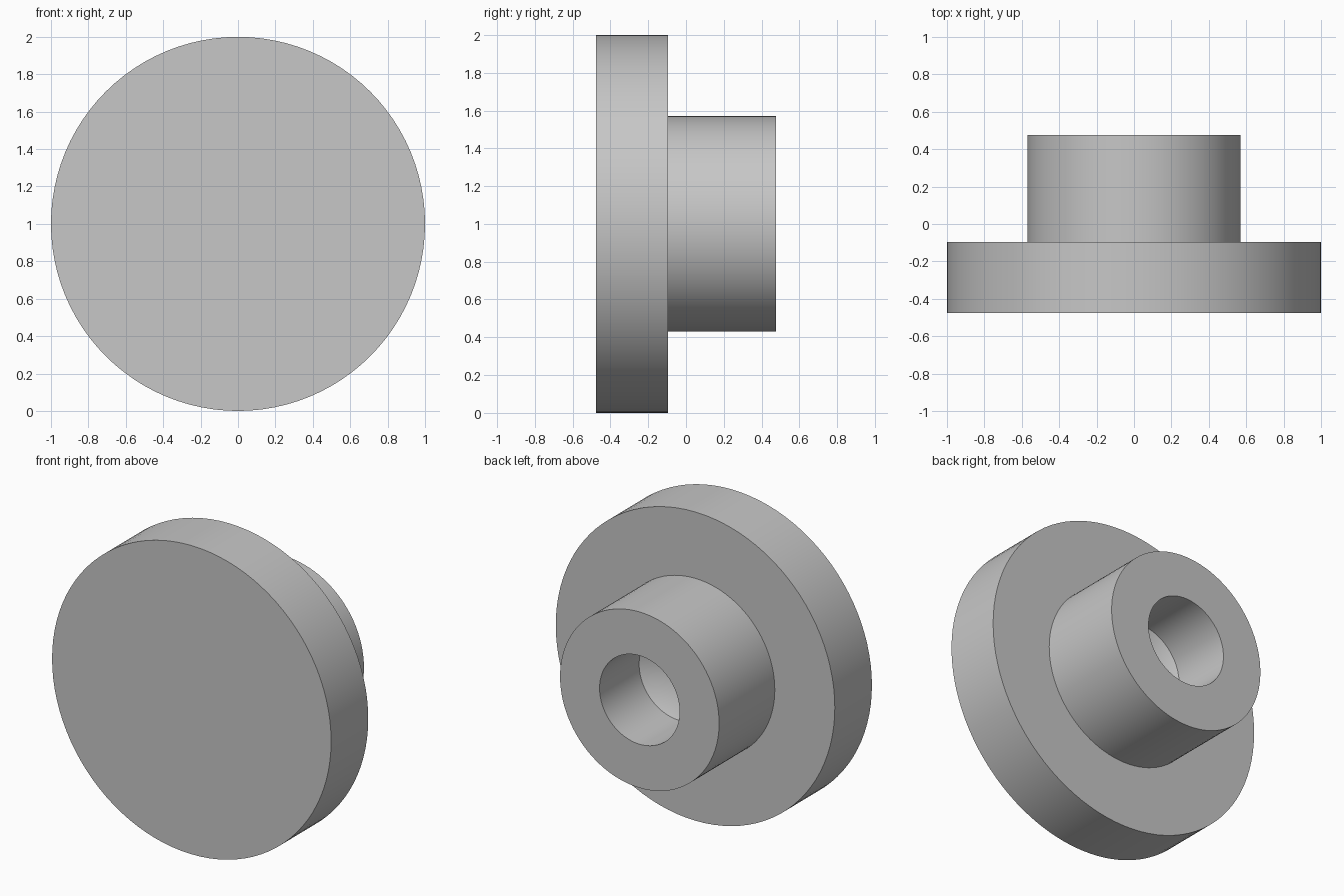
import bpy, bmesh, math
from mathutils import Vector

cube = bpy.data.objects.get("Cube")
if cube:
    bpy.data.objects.remove(cube, do_unlink=True)

# Plain grey finish
grey = bpy.data.materials.new("plain_grey")
grey.use_nodes = True
colour = (0.57, 0.57, 0.57, 1)
grey.diffuse_color = colour
grey.node_tree.nodes["Principled BSDF"].inputs["Base Color"].default_value = colour

SEGMENTS = 96
DISC_R, BOSS_R, BORE_R = 1.0, 0.57, 0.287
FRONT, SHOULDER, BACK = -0.475, -0.095, 0.475
BORE_END = 0.07
TIP = BORE_END - BORE_R * math.tan(math.radians(31))  # drill point

# Half section as (radius, y): disc, boss, then blind bore with conical end
profile = [(0, FRONT), (DISC_R, FRONT), (DISC_R, SHOULDER), (BOSS_R, SHOULDER),
           (BOSS_R, BACK), (BORE_R, BACK), (BORE_R, BORE_END), (0, TIP)]

# Turn the section about the y axis
bm = bmesh.new()
verts = [bm.verts.new((r, y, 0)) for r, y in profile]
edges = [bm.edges.new(pair) for pair in zip(verts, verts[1:])]
bmesh.ops.spin(bm, geom=verts + edges, cent=Vector(), axis=(0, 1, 0),
               angle=math.tau, steps=SEGMENTS)
bmesh.ops.remove_doubles(bm, verts=bm.verts, dist=0.0001)
bmesh.ops.recalc_face_normals(bm, faces=bm.faces)

mesh = bpy.data.meshes.new("flanged_knob")
bm.to_mesh(mesh)
bm.free()
mesh.materials.append(grey)
knob = bpy.data.objects.new("flanged_knob", mesh)
knob.location.z = DISC_R
bpy.context.collection.objects.link(knob)

# Round walls smooth, rims crisp
bpy.ops.object.select_all(action='DESELECT')
knob.select_set(True)
bpy.context.view_layer.objects.active = knob
bpy.ops.object.shade_smooth_by_angle(angle=math.radians(25))
